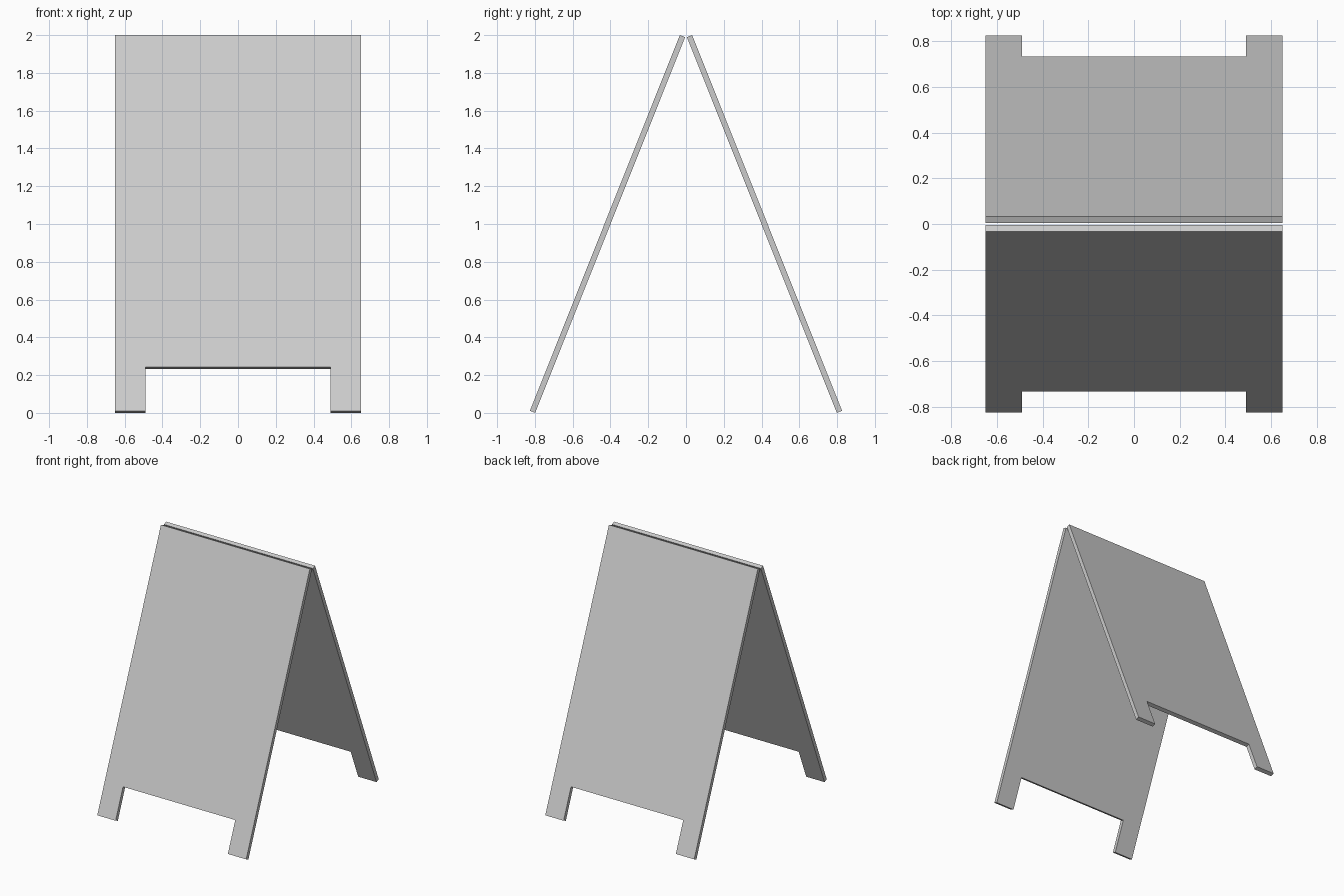
import bpy, bmesh
from math import atan2, hypot, sin, cos
from mathutils import Vector

if "Cube" in bpy.data.objects:
    bpy.data.objects.remove(bpy.data.objects["Cube"])

W, LEG_X = 0.65, 0.49            # half width, inner edge of legs
THICK = 0.03
RISE, RUN = 1.989, 0.794         # slope of each board
LENGTH, TILT = hypot(RISE, RUN), atan2(RUN, RISE)
LEG = 0.25                       # leg length along the board
FOOT_Y = 0.8265                  # outer foot edge


def board(name, side):
    """Notched sheet extruded inward, leaning on one side (-1 front, 1 back)."""
    up = Vector((0, -side * sin(TILT), cos(TILT)))
    inward = Vector((0, -side * cos(TILT), -sin(TILT)))
    foot = Vector((0, side * FOOT_Y, THICK * sin(TILT)))
    half = [(LEG_X, LEG), (LEG_X, 0), (W, 0), (W, LENGTH)]
    outline = half + [(-x, h) for x, h in reversed(half)]
    bm = bmesh.new()
    face = bm.faces.new([bm.verts.new(foot + Vector((x, 0, 0)) + up * h) for x, h in outline])
    ext = bmesh.ops.extrude_face_region(bm, geom=[face], use_keep_orig=True)
    moved = [v for v in ext["geom"] if isinstance(v, bmesh.types.BMVert)]
    bmesh.ops.translate(bm, verts=moved, vec=inward * THICK)
    bmesh.ops.recalc_face_normals(bm, faces=bm.faces)
    mesh = bpy.data.meshes.new(name)
    bm.to_mesh(mesh)
    bm.free()
    bpy.context.collection.objects.link(bpy.data.objects.new(name, mesh))


# Two boards leaning together
board("front_board", -1)
board("back_board", 1)
